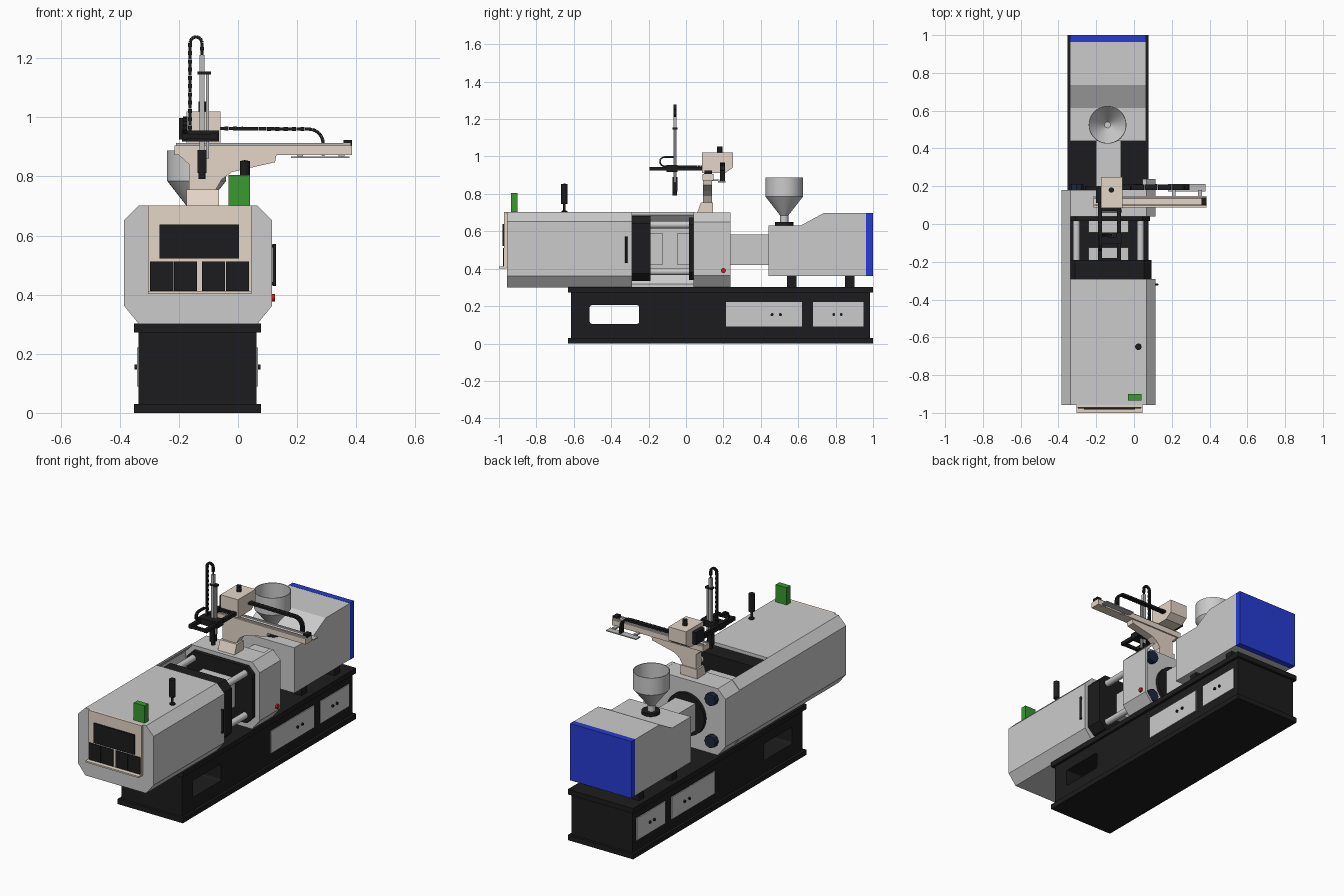
import bpy, bmesh, math
from mathutils import Vector, Matrix

if "Cube" in bpy.data.objects:
    bpy.data.objects.remove(bpy.data.objects["Cube"])

CX = -0.135  # machine centre line


def material(name, rgb):
    m = bpy.data.materials.new(name)
    m.diffuse_color = (*rgb, 1)
    m.use_nodes = True
    m.node_tree.nodes["Principled BSDF"].inputs["Base Color"].default_value = m.diffuse_color
    return m


BLACK = material("black", (0.012, 0.012, 0.013))
CREAM = material("cream", (0.78, 0.67, 0.58))
BLUE = material("blue", (0.02, 0.045, 0.65))
GREEN = material("green", (0.04, 0.32, 0.03))
RED = material("red", (0.6, 0.01, 0.02))
NAVY = material("navy", (0.012, 0.02, 0.045))
STEEL = material("steel", (0.5, 0.5, 0.5))


def finish(name, bm, mat=None, smooth=False):
    bmesh.ops.recalc_face_normals(bm, faces=bm.faces)
    me = bpy.data.meshes.new(name)
    bm.to_mesh(me)
    bm.free()
    ob = bpy.data.objects.new(name, me)
    bpy.context.collection.objects.link(ob)
    if mat:
        me.materials.append(mat)
    if smooth:
        bpy.context.view_layer.objects.active = ob
        bpy.ops.object.select_all(action='DESELECT')
        ob.select_set(True)
        bpy.ops.object.shade_smooth_by_angle(angle=math.radians(35))
    return ob


def bevel(ob, width, segments=2):
    b = ob.modifiers.new("bevel", 'BEVEL')
    b.width, b.segments = width, segments
    return ob


def box(name, x, y, z, mat=None, bev=0):
    bm = bmesh.new()
    bmesh.ops.create_cube(bm, size=1)
    for v in bm.verts:
        v.co = [a + (b - a) * (c + 0.5) for (a, b), c in zip((x, y, z), v.co)]
    ob = finish(name, bm, mat)
    return bevel(ob, bev) if bev else ob


def prism(name, pts, axis, a, b, mat=None):
    """Extrude a profile along x (points are y,z) or y (points are x,z)."""
    bm = bmesh.new()
    put = (lambda p: (a, *p)) if axis == 'x' else (lambda p: (p[0], a, p[1]))
    f = bm.faces.new([bm.verts.new(put(p)) for p in pts])
    r = bmesh.ops.extrude_face_region(bm, geom=[f])
    off = Vector((b - a, 0, 0) if axis == 'x' else (0, b - a, 0))
    bmesh.ops.translate(bm, vec=off, verts=[v for v in r['geom'] if isinstance(v, bmesh.types.BMVert)])
    return finish(name, bm, mat)


def rod(name, p, q, r, mat=None, n=24):
    p, q = Vector(p), Vector(q)
    d = q - p
    rot = Vector((0, 0, 1)).rotation_difference(d).to_matrix().to_4x4()
    bm = bmesh.new()
    bmesh.ops.create_cone(bm, cap_ends=True, segments=n, radius1=r, radius2=r, depth=d.length,
                          matrix=Matrix.Translation((p + q) / 2) @ rot)
    return finish(name, bm, mat, n > 8)


def lathe(name, x, y, prof, mat=None, n=40):
    bm = bmesh.new()
    vs = [bm.verts.new((x + r, y, z)) for r, z in prof]
    es = [bm.edges.new(e) for e in zip(vs, vs[1:])]
    bmesh.ops.spin(bm, geom=vs + es, cent=(x, y, 0), axis=(0, 0, 1), angle=2 * math.pi, steps=n)
    bmesh.ops.remove_doubles(bm, verts=bm.verts, dist=1e-5)
    return finish(name, bm, mat, True)


def cable_chain(name, path, wide, thick, side, pitch=0.014):
    """Row of link blocks along a path; side is the hinge axis."""
    bm = bmesh.new()
    s = Vector(side)
    for p, q in zip(map(Vector, path), map(Vector, path[1:])):
        d = (q - p).normalized()
        up = s.cross(d)
        n = max(1, round((q - p).length / pitch))
        step = (q - p).length / n
        for i in range(n):
            m = Matrix((d * step * 0.97, s * wide, up * thick * (1 if i % 2 else 0.85))).transposed().to_4x4()
            m.translation = p.lerp(q, (i + 0.5) / n)
            bmesh.ops.create_cube(bm, size=1, matrix=m)
    return finish(name, bm, BLACK)


def octagon(x0, x1, z0, z1, c, cb):
    return [(x0 + c, z0), (x1 - c, z0), (x1, z0 + cb), (x1, z1 - c),
            (x1 - c, z1), (x0 + c, z1), (x0, z1 - c), (x0, z0 + cb)]


# base frame with a hand hole through both sides
box("base_bottom_flange", (-0.352, 0.078), (-0.63, 1), (0, 0.03), BLACK)
box("base_top_flange", (-0.352, 0.078), (-0.63, 1), (0.272, 0.302), BLACK)
body = box("base_body", (-0.337, 0.063), (-0.615, 0.985), (0.03, 0.272), BLACK)
cut = box("hole_cutter", (-0.6, 0.4), (-0.515, -0.25), (0.105, 0.205))
bevel(cut, 0.012, 3)
cut.hide_render = True
cut.hide_set(True)
bo = body.modifiers.new("hole", 'BOOLEAN')
bo.object, bo.operation, bo.solver = cut, 'DIFFERENCE', 'EXACT'

# base doors and knobs, both sides
for side, x in (("right", 0.063), ("left", -0.337)):
    o = 1 if side == "right" else -1
    for i, (y0, y1, knobs) in enumerate([(0.215, 0.62, (0.46, 0.505)), (0.68, 0.95, (0.79, 0.83))]):
        box(f"{side}_door_{i}", sorted((x - o * .005, x + o * .005)), (y0, y1), (0.09, 0.222))
        for k in knobs:
            rod(f"{side}_knob_{i}", (x, k, 0.155), (x + o * 0.013, k, 0.155), 0.008, BLACK, 12)

# clamp housing, left wall, fixed platen and right cover
prism("clamp_housing", octagon(-0.385, 0.115, 0.30, 0.702, 0.05, 0.062), 'y', -0.957, -0.29)
prism("left_wall", [(-0.335, 0.30), (-0.385, 0.362), (-0.385, 0.652), (-0.335, 0.702), (-0.335, 0.688),
                    (-0.373, 0.648), (-0.373, 0.366), (-0.335, 0.318)], 'y', -0.29, 0.045)
prism("fixed_platen", octagon(-0.385, 0.10, 0.302, 0.698, 0.05, 0.062), 'y', 0.04, 0.18)
prism("platen_right_cover", [(0.045, 0.302), (0.065, 0.302), (0.115, 0.364), (0.115, 0.65), (0.065, 0.70),
                             (0.045, 0.70), (0.1, 0.645), (0.1, 0.369)], 'y', 0.04, 0.237)
prism("moving_platen", octagon(-0.352, 0.092, 0.335, 0.682, 0.04, 0.04), 'y', -0.29, -0.19, BLACK)
prism("fixed_platen_face", octagon(-0.35, 0.085, 0.34, 0.675, 0.04, 0.04), 'y', 0.015, 0.04, BLACK)
box("moving_mold", (-0.24, -0.03), (-0.19, -0.125), (0.42, 0.59))
box("fixed_mold", (-0.24, -0.03), (-0.045, 0.015), (0.42, 0.59))
for x in (-0.305, 0.035):
    for z in (0.385, 0.635):
        rod("tie_bar", (x, -0.2, z), (x, 0.05, z), 0.019)
        rod("tie_bar_nut", (x, 0.18, z), (x, 0.212, z), 0.037, NAVY, 8)
rod("red_stop_button", (0.114, 0.2, 0.39), (0.125, 0.2, 0.39), 0.013, RED)
rod("door_handle", (0.123, -0.32, 0.43), (0.123, -0.32, 0.572), 0.006, BLACK, 12)
for z in (0.437, 0.565):
    rod("handle_mount", (0.113, -0.32, z), (0.123, -0.32, z), 0.005, BLACK, 12)

# control panel
box("control_panel", (-0.305, 0.045), (-0.972, -0.955), (0.405, 0.702), CREAM)
box("control_shelf", (-0.305, 0.045), (-1, -0.96), (0.402, 0.411), CREAM)
box("control_screen", (-0.265, 0.004), (-0.982, -0.97), (0.522, 0.638), BLACK)
for x in (-0.297, -0.217, -0.122, -0.04):
    box("key_pad", (x, x + 0.078), (-0.978, -0.97), (0.413, 0.512), BLACK)

# green sign box and signal lamp on the clamp housing
box("sign_box", (-0.032, 0.04), (-0.935, -0.9), (0.70, 0.805), GREEN)
lathe("signal_lamp", 0.023, -0.65, [(0, 0.70), (0.016, 0.70), (0.016, 0.708), (0.007, 0.712), (0.007, 0.745),
                                    (0.017, 0.747), (0.017, 0.852), (0, 0.855)], BLACK, 20)

# injection unit
rod("nozzle_ring", (CX, 0.178, 0.5), (CX, 0.2, 0.5), 0.125, BLACK, 40)
box("barrel_cover", (-0.202, -0.07), (0.18, 0.45), (0.42, 0.582))
prism("injection_housing", [(0.44, 0.362), (0.965, 0.362), (0.965, 0.697), (0.735, 0.697), (0.615, 0.632),
                            (0.44, 0.632)], 'x', -0.34, 0.063)
prism("blue_end_cover", [(-0.34, 0.36), (0.063, 0.36), (0.063, 0.698), (-0.34, 0.698)], 'y', 0.963, 1, BLUE)
for y in (0.54, 0.85):
    for x in (-0.32, -0.01):
        box("housing_foot", (x, x + 0.05), (y, y + 0.05), (0.30, 0.365), BLACK)

# hopper, open at the top
rod("hopper_flange", (CX, 0.525, 0.63), (CX, 0.525, 0.65), 0.05, BLACK)
lathe("hopper", CX - 0.005, 0.525, [(0, 0.648), (0.022, 0.648), (0.022, 0.685), (0.1, 0.785), (0.1, 0.887),
                                    (0.096, 0.887), (0.096, 0.787), (0.016, 0.688), (0, 0.688)])

# robot stand and cross beam
prism("robot_stand", [(-0.165, 0.755), (-0.075, 0.755), (-0.055, 0.79), (-0.02, 0.815), (0.125, 0.848),
                      (0.13, 0.872), (-0.2, 0.872), (-0.165, 0.84)], 'y', 0.092, 0.14, CREAM)
prism("stand_foot", [(0.06, 0.70), (0.145, 0.70), (0.145, 0.755), (0.08, 0.755)], 'x', -0.175, -0.065, CREAM)
box("cross_beam", (-0.215, 0.385), (0.087, 0.148), (0.872, 0.905), CREAM)
for y in (0.096, 0.132):
    box("beam_rail", (-0.21, 0.38), (y, y + 0.008), (0.903, 0.913), STEEL)
box("beam_end_stop", (0.357, 0.385), (0.1, 0.14), (0.905, 0.924), BLACK)
box("chain_tray", (0.18, 0.378), (0.172, 0.212), (0.862, 0.868), STEEL)
for x in (0.2, 0.34):
    box("tray_bracket", (x, x + 0.02), (0.14, 0.18), (0.868, 0.876), STEEL)

# robot carriage
prism("robot_carriage", [(0.085, 0.912), (0.21, 0.912), (0.25, 0.94), (0.25, 1.02), (0.085, 1.02)],
      'x', -0.175, -0.06, CREAM)
rod("carriage_motor", (-0.12, 0.18, 1.015), (-0.12, 0.18, 1.053), 0.014, BLACK)
box("carriage_valve_block", (-0.2, -0.174), (0.11, 0.19), (0.925, 0.998), BLACK)
arc = [(0.24 + 0.048 * math.sin(t), 0.195, 0.912 + 0.048 * math.cos(t)) for t in [i * math.pi / 12 for i in range(7)]]
cable_chain("cross_cable_chain", [(-0.06, 0.195, 0.962)] + arc + [(0.288, 0.195, 0.87)], 0.028, 0.013, (0, 1, 0))

# reaching arm toward the mold
for x in (-0.19, -0.09):
    box("reach_rail", (x, x + 0.02), (-0.195, 0.15), (0.924, 0.945), BLACK)
for y in (-0.195, 0.07):
    box("reach_cross_plate", (-0.19, -0.07), (y, y + 0.015), (0.926, 0.943), BLACK)
box("reach_slide", (-0.19, -0.065), (-0.105, -0.045), (0.918, 0.955), BLACK)
lp = [(-0.178, -0.115 - 0.025 * math.sin(t), 0.972 + 0.025 * math.cos(t)) for t in [i * math.pi / 6 for i in range(7)]]
cable_chain("reach_cable_chain", [(-0.178, -0.06, 0.997)] + lp + [(-0.178, 0.09, 0.947)], 0.016, 0.01, (1, 0, 0))

# vertical arm, looped cable and gripper
box("vertical_arm", (-0.131, -0.113), (-0.068, -0.05), (0.83, 1.21), STEEL)
box("vertical_guide", (-0.108, -0.098), (-0.064, -0.054), (0.86, 1.15), STEEL)
box("arm_clamp", (-0.137, -0.092), (-0.072, -0.045), (1.145, 1.155), BLACK)
rod("arm_tip", (-0.122, -0.059, 1.2), (-0.122, -0.059, 1.25), 0.005, BLACK, 12)
loop = [(-0.142 - 0.02 * math.cos(t), -0.059, 1.252 + 0.02 * math.sin(t)) for t in [i * math.pi / 8 for i in range(9)]]
cable_chain("vertical_cable_chain", [(-0.162, -0.059, 0.945)] + loop + [(-0.122, -0.059, 1.225)], 0.014, 0.013, (0, 1, 0))
box("gripper_body", (-0.137, -0.107), (-0.072, -0.046), (0.812, 0.89), BLACK)
rod("gripper_cup", (-0.122, -0.059, 0.792), (-0.122, -0.059, 0.815), 0.012, BLACK, 16)
